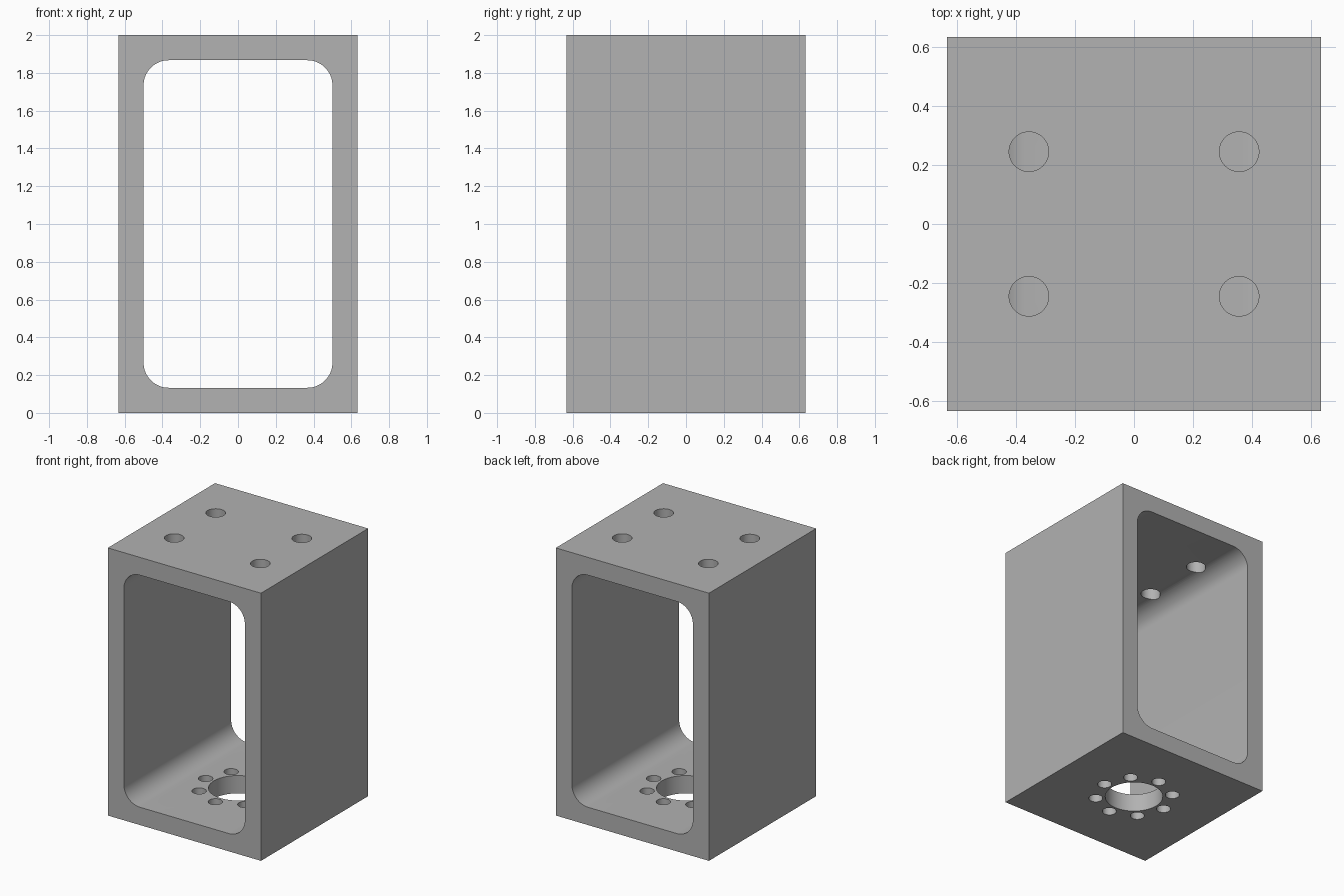
import bpy
import bmesh
from math import cos, sin, pi, radians

HALF, HEIGHT, WALL = 0.633, 2.0, 0.133
FILLET = 0.133

if "Cube" in bpy.data.objects:
    bpy.data.objects.remove(bpy.data.objects["Cube"])

grey = bpy.data.materials.new("plain grey")
grey.use_nodes = True
colour = (0.445, 0.445, 0.445, 1)
grey.diffuse_color = colour
grey.node_tree.nodes["Principled BSDF"].inputs["Base Color"].default_value = colour


def prism(name, outline, offset):
    """Extrude a closed outline of points along offset."""
    bm = bmesh.new()
    face = bm.faces.new([bm.verts.new(p) for p in outline])
    extruded = bmesh.ops.extrude_face_region(bm, geom=[face])["geom"]
    moved = [g for g in extruded if isinstance(g, bmesh.types.BMVert)]
    bmesh.ops.translate(bm, verts=moved, vec=offset)
    bmesh.ops.recalc_face_normals(bm, faces=bm.faces)
    mesh = bpy.data.meshes.new(name)
    bm.to_mesh(mesh)
    bm.free()
    mesh.materials.append(grey)
    obj = bpy.data.objects.new(name, mesh)
    bpy.context.collection.objects.link(obj)
    return obj


def cut(target, cutter):
    """Subtract the cutter, then discard it."""
    bpy.context.view_layer.objects.active = target
    mod = target.modifiers.new("cut", "BOOLEAN")
    mod.operation = "DIFFERENCE"
    mod.solver = "EXACT"
    mod.object = cutter
    bpy.ops.object.modifier_apply(modifier=mod.name)
    bpy.data.objects.remove(cutter)


def drill(target, x, y, z, radius, sides=48):
    """Cut a round vertical hole through the plate centred on z."""
    ring = [(x + radius * cos(2 * pi * i / sides),
             y + radius * sin(2 * pi * i / sides), z - 0.2) for i in range(sides)]
    cut(target, prism("hole_cutter", ring, (0, 0, 0.4)))


# Square block
corners = [(-HALF, -HALF, 0), (HALF, -HALF, 0), (HALF, HALF, 0), (-HALF, HALF, 0)]
frame = prism("box_frame", corners, (0, 0, HEIGHT))

# Rounded opening from front to back
cx = HALF - WALL - FILLET
cz = HEIGHT / 2 - WALL - FILLET
steps = 16
opening = []
for quarter, (sx, sz) in enumerate([(1, 1), (-1, 1), (-1, -1), (1, -1)]):
    for i in range(steps + 1):
        a = (quarter + i / steps) * pi / 2
        opening.append((sx * cx + FILLET * cos(a), -1,
                        HEIGHT / 2 + sz * cz + FILLET * sin(a)))
cut(frame, prism("opening_cutter", opening, (0, 2, 0)))

# Four mounting holes in the top plate
for sx in (-1, 1):
    for sy in (-1, 1):
        drill(frame, sx * 0.356, sy * 0.245, HEIGHT - WALL / 2, 0.067)

# Centre bore and ring of eight screw holes in the bottom plate
drill(frame, 0, 0, WALL / 2, 0.2, 64)
for i in range(8):
    a = i * pi / 4
    drill(frame, 0.267 * cos(a), 0.267 * sin(a), WALL / 2, 0.049, 32)

# Smooth the round surfaces, keep the edges sharp
bpy.ops.object.select_all(action="DESELECT")
frame.select_set(True)
bpy.context.view_layer.objects.active = frame
bpy.ops.object.shade_smooth_by_angle(angle=radians(30))
